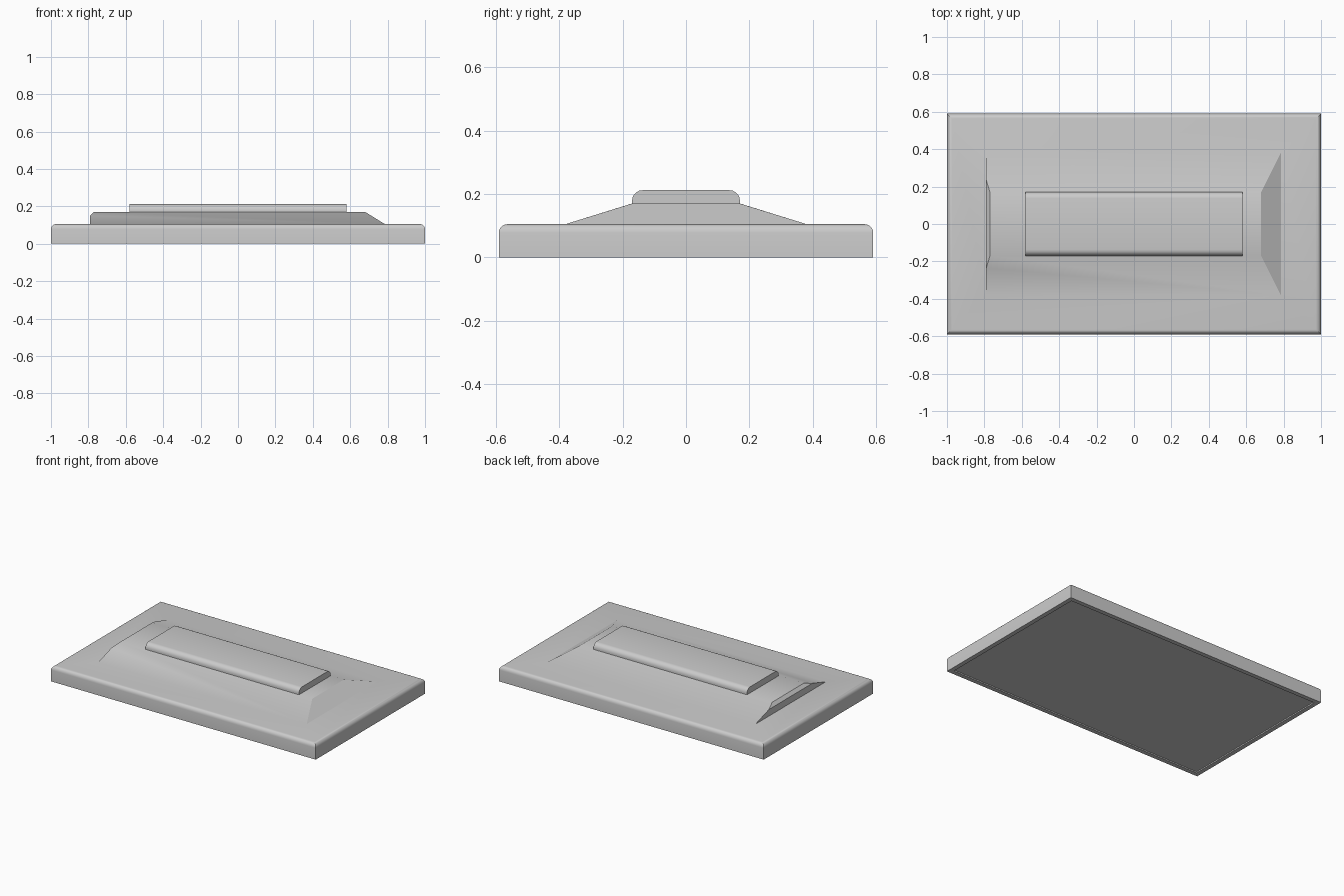
import bpy, bmesh, math

old = bpy.data.objects.get("Cube")
if old:
    bpy.data.objects.remove(old, do_unlink=True)

grey = bpy.data.materials.new("plain_grey")
grey.use_nodes = True
colour = (0.6, 0.6, 0.6, 1)
grey.diffuse_color = colour
grey.node_tree.nodes["Principled BSDF"].inputs["Base Color"].default_value = colour

HX, HY, TOP = 1.0, 0.59, 0.105
RIDGE = 0.17


def finish(bm, name, angle):
    bmesh.ops.recalc_face_normals(bm, faces=bm.faces)
    mesh = bpy.data.meshes.new(name)
    bm.to_mesh(mesh)
    bm.free()
    obj = bpy.data.objects.new(name, mesh)
    mesh.materials.append(grey)
    bpy.context.collection.objects.link(obj)
    bpy.ops.object.select_all(action='DESELECT')
    obj.select_set(True)
    bpy.context.view_layer.objects.active = obj
    bpy.ops.object.shade_smooth_by_angle(angle=math.radians(angle))
    return obj


def rect(bm, x0, x1, hy, z):
    return [bm.verts.new(p) for p in
            ((x0, -hy, z), (x1, -hy, z), (x1, hy, z), (x0, hy, z))]


def bridge(bm, a, b):
    for i in range(4):
        j = (i + 1) % 4
        bm.faces.new((a[i], a[j], b[j], b[i]))


# Base slab: shallow recess below, rounded upper rim, sloped plateau above
bm = bmesh.new()
loops = [rect(bm, -HX + 0.03, HX - 0.03, HY - 0.03, 0.008),
         rect(bm, -HX + 0.03, HX - 0.03, HY - 0.03, 0),
         rect(bm, -HX, HX, HY, 0)]
bm.faces.new(loops[0])
r = 0.027
for i in range(6):
    t = math.radians(90 * i / 5)
    inset = r * (1 - math.cos(t))
    loops.append(rect(bm, -HX + inset, HX - inset, HY - inset,
                      TOP - r + r * math.sin(t)))
foot = rect(bm, -0.79, 0.785, 0.38, TOP)
loops.append(foot)
for a, b in zip(loops, loops[1:]):
    bridge(bm, a, b)

# Plateau: sloped long sides and right end, upright left end with a chamfer
ridge = rect(bm, -0.77, 0.68, 0.17, RIDGE)
lip = [bm.verts.new((-0.79, s * 0.235, 0.15)) for s in (-1, 1)]
bm.faces.new((foot[0], foot[1], ridge[1], ridge[0], lip[0]))
bm.faces.new((foot[2], foot[3], lip[1], ridge[3], ridge[2]))
bm.faces.new((foot[1], foot[2], ridge[2], ridge[1]))
bm.faces.new((foot[3], foot[0], lip[0], lip[1]))
bm.faces.new((lip[1], lip[0], ridge[0], ridge[3]))
bm.faces.new(ridge)
finish(bm, "base_slab", 30)

# Raised bar: rounded long edges, flat ends
bm = bmesh.new()
hy, top, r = 0.17, 0.212, 0.033
right = [(hy, RIDGE - 0.005)]
for i in range(6):
    t = math.radians(90 * i / 5)
    right.append((hy - r + r * math.cos(t), top - r + r * math.sin(t)))
profile = right + [(-y, z) for y, z in reversed(right)]
ends = [[bm.verts.new((x, y, z)) for y, z in profile] for x in (-0.58, 0.58)]
for end in ends:
    bm.faces.new(end)
n = len(profile)
for i in range(n):
    j = (i + 1) % n
    bm.faces.new((ends[0][i], ends[0][j], ends[1][j], ends[1][i]))
finish(bm, "raised_bar", 30)
